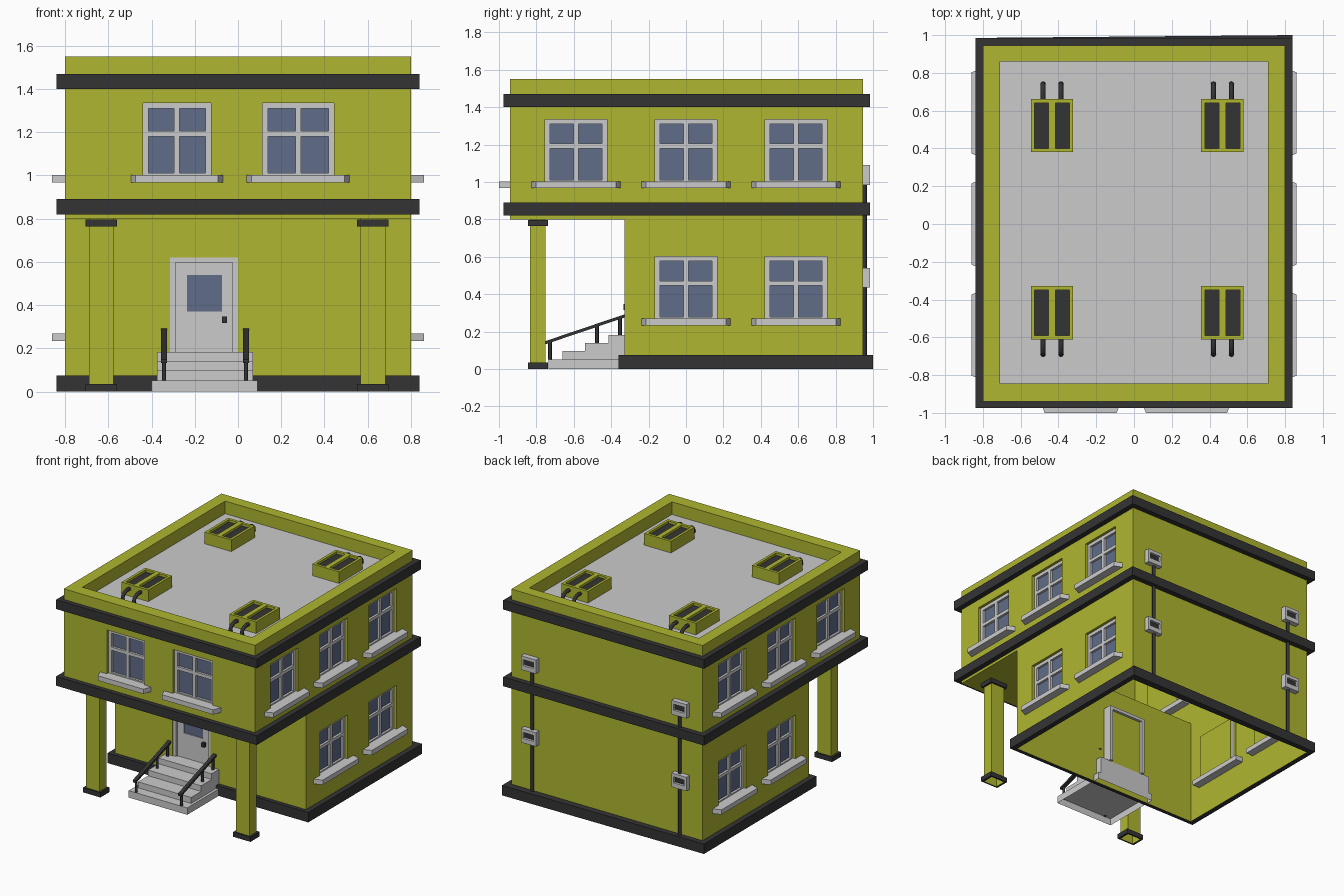
import bpy, bmesh, math
from mathutils import Matrix, Vector

if "Cube" in bpy.data.objects:
    bpy.data.objects.remove(bpy.data.objects["Cube"])


def material(name, rgb):
    m = bpy.data.materials.new(name)
    m.diffuse_color = (*rgb, 1)
    m.use_nodes = True
    m.node_tree.nodes["Principled BSDF"].inputs["Base Color"].default_value = m.diffuse_color
    return m


LIME = material("lime_wall", (0.43, 0.47, 0.03))
DARK = material("dark_trim", (0.034, 0.034, 0.034))
GLASS = material("blue_glass", (0.115, 0.15, 0.25))
GREY = None


def finish(name, bm, mat, mtx=Matrix()):
    bmesh.ops.recalc_face_normals(bm, faces=bm.faces)
    me = bpy.data.meshes.new(name)
    bm.to_mesh(me)
    bm.free()
    me.transform(mtx)
    if mat:
        me.materials.append(mat)
    ob = bpy.data.objects.new(name, me)
    bpy.context.collection.objects.link(ob)
    return ob


def boxes(name, dims, mat=GREY, mtx=Matrix(), open_bottom=False):
    """One object from boxes given as (x0, x1, y0, y1, z0, z1)."""
    bm = bmesh.new()
    for x0, x1, y0, y1, z0, z1 in dims:
        m = Matrix.Translation(((x0 + x1) / 2, (y0 + y1) / 2, (z0 + z1) / 2))
        m = m @ Matrix.Diagonal((x1 - x0, y1 - y0, z1 - z0, 1))
        bmesh.ops.create_cube(bm, size=1, matrix=m)
    if open_bottom:
        bm.normal_update()
        low = [f for f in bm.faces if f.normal.z < -0.9]
        bmesh.ops.delete(bm, geom=low, context='FACES')
    return finish(name, bm, mat, mtx)


def prism(name, pts, vec, mat=GREY, mtx=Matrix()):
    bm = bmesh.new()
    f = bm.faces.new([bm.verts.new(p) for p in pts])
    ext = bmesh.ops.extrude_face_region(bm, geom=[f], use_keep_orig=True)
    verts = [v for v in ext["geom"] if isinstance(v, bmesh.types.BMVert)]
    bmesh.ops.translate(bm, verts=verts, vec=vec)
    return finish(name, bm, mat, mtx)


def ring(name, outer, inner, z0, z1, mat=DARK):
    """Trim band wrapped round a wall: top, bottom and outer faces."""
    bm = bmesh.new()
    loops = [[bm.verts.new((x, y, z)) for x, y in p]
             for p, z in ((inner, z0), (outer, z0), (outer, z1), (inner, z1))]
    for a, b in zip(loops, loops[1:]):
        for i in range(4):
            j = (i + 1) % 4
            bm.faces.new((a[i], a[j], b[j], b[i]))
    return finish(name, bm, mat)


def rect(x0, x1, y0, y1):
    return [(x0, y0), (x1, y0), (x1, y1), (x0, y1)]


def tube(name, pts, r, mat=DARK, smooth=False):
    cu = bpy.data.curves.new(name, 'CURVE')
    cu.dimensions = '3D'
    cu.bevel_depth = r
    cu.bevel_resolution = 2
    cu.use_fill_caps = True
    cu.resolution_u = 5
    sp = cu.splines.new('BEZIER' if smooth else 'POLY')
    if smooth:
        sp.bezier_points.add(len(pts) - 1)
        for b, p in zip(sp.bezier_points, pts):
            b.co = p
            b.handle_left_type = b.handle_right_type = 'AUTO'
    else:
        sp.points.add(len(pts) - 1)
        for b, p in zip(sp.points, pts):
            b.co = (*p, 1)
    cu.materials.append(mat)
    ob = bpy.data.objects.new(name, cu)
    bpy.context.collection.objects.link(ob)
    return ob


def cut(ob, cutter):
    mod = ob.modifiers.new("cut", 'BOOLEAN')
    mod.operation = 'DIFFERENCE'
    mod.object = cutter
    bpy.context.view_layer.objects.active = ob
    bpy.ops.object.modifier_apply(modifier=mod.name)
    bpy.data.objects.remove(cutter)


# Hollow L-shaped house body with sunken roof
YF, YB, YP, FLOOR = -0.94, 0.945, -0.33, 1.455
profile = [(YP, 0), (YB, 0), (YB, 1.55), (YF, 1.55), (YF, 0.8), (YP, 0.8)]
body = prism("house_body", [(-0.8, y, z) for y, z in profile], (1.6, 0, 0), LIME)
cut(body, boxes("roof_cutter", [(-0.71, 0.71, -0.845, 0.86, FLOOR, 1.7)]))
cut(body, boxes("door_cutter", [(-0.315, 0.0, YP - 0.1, YP + 0.05, 0.18, 0.62)]))


# Windows: local origin on the wall at sill height, outward is -y
def window(label, x, y, z, turn, w=0.33, sill=0.476):
    m = Matrix.Translation((x, y, z)) @ Matrix.Rotation(math.radians(turn), 4, 'Z')
    h, a, s = 0.335, w / 2, sill / 2
    cut(body, boxes("window_cutter", [(-a, a, -0.1, 0.05, 0, h)], mtx=m))
    f0, f1 = 0.02, 0.045
    boxes(label + "_window_frame", [
        (-a, -a + 0.025, f0, f1, 0, h), (a - 0.025, a, f0, f1, 0, h),
        (-0.0125, 0.0125, f0, f1, 0, h), (-a, a, f0, f1, h - 0.025, h),
        (-a, a, f0, f1, 0.18, 0.205), (-a, a, f0, f1, 0, 0.012)], mtx=m)
    boxes(label + "_window_glass", [(-a + 0.01, a - 0.01, 0.037, 0.042, 0.005, h - 0.01)],
          GLASS, m)
    prism(label + "_window_sill",
          [(-s, 0.06, -0.033), (-s, 0, -0.033), (-s + 0.023, -0.06, -0.033),
           (s - 0.023, -0.06, -0.033), (s, 0, -0.033), (s, 0.06, -0.033)],
          (0, 0, 0.036), mtx=m)


window("front_left", -0.2825, YF, 1.0, 0, 0.315, 0.427)
window("front_right", 0.278, YF, 1.0, 0)
for side, sx in (("left", -1), ("right", 1)):
    for i, y in enumerate((-0.588, 0, 0.588)):
        window(f"{side}_upper_{i + 1}", sx * 0.8, y, 1.0, sx * 90)
        if i:
            window(f"{side}_lower_{i}", sx * 0.8, y, 0.267, sx * 90)

# Open the underside and replace the sunken lime floor by a grey roof
bm = bmesh.new()
bm.from_mesh(body.data)
gone = [f for f in bm.faces if abs(f.normal.z) > 0.9 and
        (f.calc_center_median().z < 0.01 or abs(f.calc_center_median().z - FLOOR) < 0.002)]
bmesh.ops.delete(bm, geom=gone, context='FACES')
bm.to_mesh(body.data)
bm.free()
bm = bmesh.new()
bm.faces.new([bm.verts.new((x, y, FLOOR)) for x, y in rect(-0.71, 0.71, -0.845, 0.86)])
finish("flat_roof", bm, GREY)

# Dark trim bands and plinth
wall = rect(-0.8, 0.8, YF, YB)
ring("upper_band", rect(-0.84, 0.84, -0.975, 0.985), wall, 1.40, 1.47)
ring("middle_band", rect(-0.84, 0.84, -0.975, 0.985), wall, 0.82, 0.89)
ring("plinth", [(-0.84, -0.36), (0.84, -0.36), (0.84, 1.0), (-0.84, 0.985)],
     rect(-0.8, 0.8, YP, YB), 0, 0.075)

# Front door
d = YP
boxes("door_frame", [(-0.315, -0.29, d + 0.005, d + 0.07, 0.18, 0.62),
                     (-0.025, 0.0, d + 0.005, d + 0.07, 0.18, 0.62),
                     (-0.315, 0.0, d + 0.005, d + 0.07, 0.597, 0.62)])
door = boxes("door", [(-0.29, -0.025, d + 0.02, d + 0.045, 0.18, 0.597)])
cut(door, boxes("pane_cutter", [(-0.235, -0.075, d - 0.1, d + 0.03, 0.37, 0.54)]))
boxes("door_glass", [(-0.235, -0.075, d + 0.026, d + 0.032, 0.37, 0.54)], GLASS)
boxes("door_handle", [(-0.075, -0.05, d - 0.005, d + 0.02, 0.317, 0.347)], DARK)

# Steps
boxes("front_steps", [(-0.4, 0.09, -0.735, -0.28, 0, 0.052),
                      (-0.375, 0.07, -0.66, -0.28, 0.052, 0.097),
                      (-0.375, 0.07, -0.54, -0.28, 0.097, 0.14),
                      (-0.375, 0.07, -0.415, -0.28, 0.14, 0.183)], open_bottom=True)

# Handrails
for side, x in (("left", -0.342), ("right", 0.037)):
    prism(side + "_handrail",
          [(x - 0.0135, -0.75, 0.133), (x - 0.0135, -0.75, 0.15),
           (x - 0.0135, YP, 0.292), (x - 0.0135, YP, 0.275)], (0.027, 0, 0), DARK)
    for i, (y, z) in enumerate(((-0.727, 0.05), (-0.476, 0.14), (-0.353, 0.183))):
        top = 0.142 + (y + 0.75) * 0.338
        tube(f"{side}_rail_post_{i + 1}", [(x, y, z), (x, y, top)], 0.01)

# Porch pillars
for side, x in (("left", -0.632), ("right", 0.624)):
    a, b, y0, y1 = x - 0.057, x + 0.057, -0.835, -0.75
    boxes(side + "_pillar", [(a, b, y0, y1, 0, 0.8)], LIME, open_bottom=True)
    for part, z0, z1 in (("base", 0, 0.036), ("cap", 0.765, 0.797)):
        ring(f"{side}_pillar_{part}", rect(a - 0.016, b + 0.016, y0 - 0.011, y1 + 0.011),
             rect(a, b, y0, y1), z0, z1)

# Rear pipes and vent boxes
for side, x in (("left", -0.63), ("right", 0.63)):
    px = x * 0.98
    tube(side + "_rear_pipe", [(px, 0.954, 0.07), (px, 0.954, 1.0)], 0.0125)
    for level, z in (("lower", 0.435), ("upper", 0.985)):
        vent = boxes(f"{side}_{level}_vent", [(x - 0.0625, x + 0.0625, YB, 0.985, z, z + 0.105)])
        slot = (x - 0.045, x + 0.045, 0.965, 1.1, z + 0.035, z + 0.08)
        cut(vent, boxes("slot_cutter", [slot]))
        boxes(f"{side}_{level}_vent_slot",
              [(slot[0], slot[1], 0.96, 0.967, slot[4], slot[5])], DARK)

# Rooftop cooling units with two hoses each
for side, x in (("left", -0.434), ("right", 0.468)):
    for end, y, sy in (("front", -0.47, -1), ("back", 0.521, 1)):
        name = f"{end}_{side}_cooler"
        unit = boxes(name, [(x - 0.112, x + 0.112, y - 0.141, y + 0.141, FLOOR, 1.543)], LIME)
        for i, o in enumerate((-0.055, 0.055)):
            s = (x + o - 0.037, x + o + 0.037, y - 0.12, y + 0.12)
            cut(unit, boxes("grille_cutter", [(*s, 1.523, 1.6)]))
            boxes(f"{name}_grille_{i + 1}", [(*s, 1.52, 1.525)], DARK)
            hx, e = x + o * 0.86, y + sy * 0.141
            tube(f"{name}_hose_{i + 1}",
                 [(hx, e - sy * 0.01, 1.51), (hx, e + sy * 0.045, 1.507),
                  (hx, e + sy * 0.075, 1.485), (hx, e + sy * 0.079, FLOOR)], 0.0135, DARK, True)
